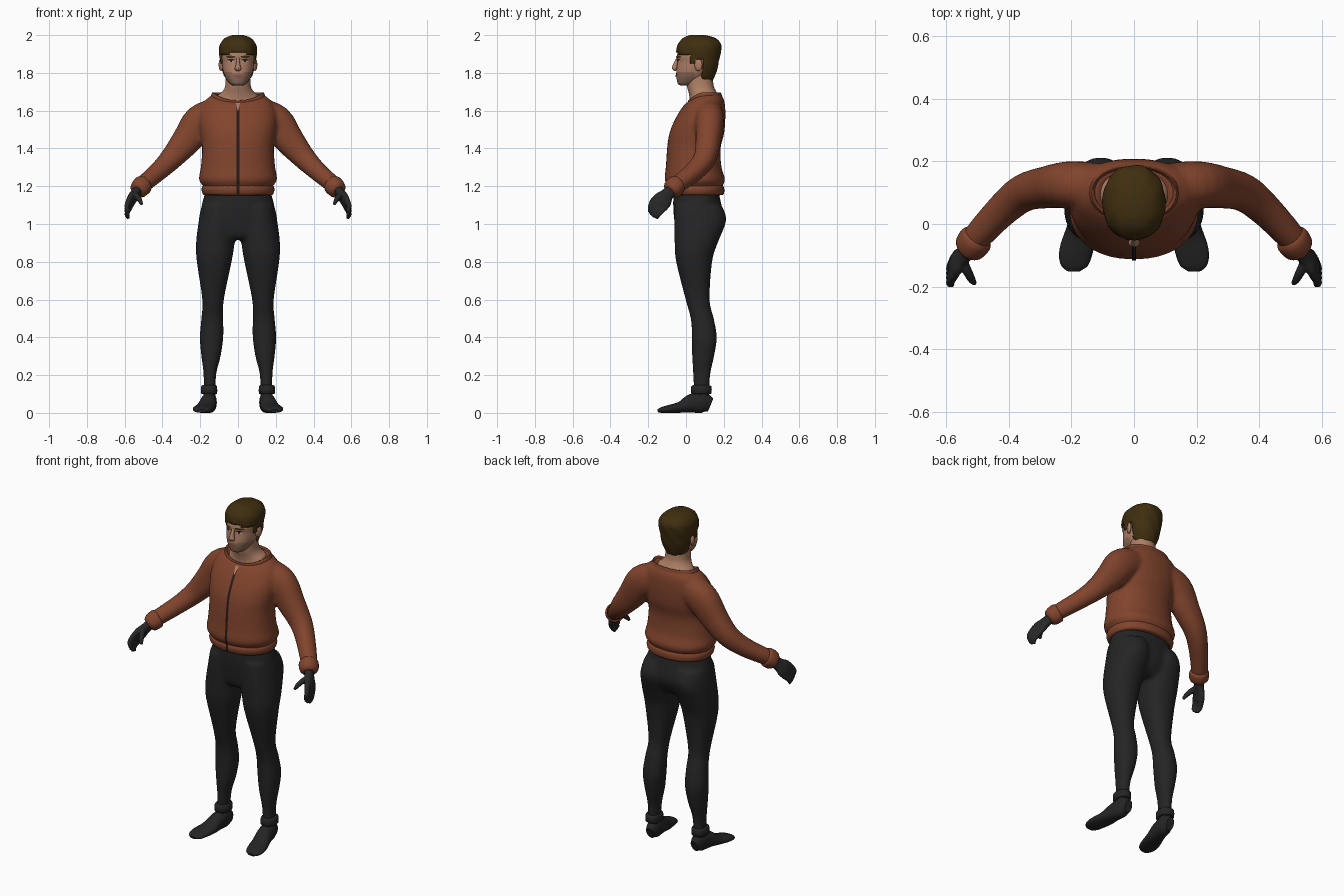
import bpy, bmesh, math
from mathutils import Vector
from mathutils.bvhtree import BVHTree

cube = bpy.data.objects.get("Cube")
if cube:
    bpy.data.objects.remove(cube, do_unlink=True)


def material(name, *rgb):
    m = bpy.data.materials.new(name)
    m.use_nodes = True
    m.diffuse_color = (*rgb, 1)
    m.node_tree.nodes["Principled BSDF"].inputs["Base Color"].default_value = (*rgb, 1)
    return m


SKIN = material("skin", .42, .21, .13)
STUBBLE = material("stubble", .27, .15, .10)
LIPS = material("lips", .27, .10, .07)
HAIR = material("brown_hair", .05, .028, .005)
JACKET = material("rust_jacket", .22, .058, .026)
TROUSERS = material("black_trousers", .018, .018, .018)
GLOVES = material("black_gloves", .022, .021, .022)
DARK = material("dark_trim", .02, .01, .008)
WHITE = material("eye_white", .5, .45, .42)


def spline(keys, sub):
    """Smoothly interpolate rows of numbers."""
    out = []
    for i in range(len(keys) - 1):
        a, b = keys[max(i - 1, 0)], keys[i]
        c, d = keys[i + 1], keys[min(i + 2, len(keys) - 1)]
        for s in range(sub):
            t = s / sub
            out.append([.5 * (2 * q + (r - p) * t + (2 * p - 5 * q + 4 * r - w) * t * t
                              + (3 * q - p - 3 * r + w) * t ** 3)
                        for p, q, r, w in zip(a, b, c, d)])
    return out + [list(keys[-1])]


def circle(seg, power=2.0):
    for i in range(seg):
        a = 2 * math.pi * i / seg
        c, s = math.cos(a), math.sin(a)
        yield (math.copysign(abs(c) ** (2 / power), c), math.copysign(abs(s) ** (2 / power), s))


def stack(keys, seg=36, sub=4, power=2.2, side=1):
    """Level rings from rows of z, centre x, half width, front y, back y, front dip."""
    return [[Vector((side * (cx + rx * c), (yf + yb) / 2 + (yb - yf) / 2 * s,
                     z - dip * max(0, -s) ** 2)) for c, s in circle(seg, power)]
            for z, cx, rx, yf, yb, dip in spline(keys, sub)]


def sweep(keys, across, seg=20, sub=4, side=1):
    """Rings along a path from rows of x, y, z, half width, half thickness."""
    rows, rings = spline(keys, sub), []
    pts = [Vector(r[:3]) for r in rows]
    for i, r in enumerate(rows):
        t = (pts[min(i + 1, len(pts) - 1)] - pts[max(i - 1, 0)]).normalized()
        u = Vector(across)
        u = (u - t * u.dot(t)).normalized()
        v = t.cross(u)
        ring = [pts[i] + u * r[3] * c + v * r[4] * s for c, s in circle(seg, 2.2)]
        rings.append([Vector((side * p.x, p.y, p.z)) for p in ring])
    return rings


def finish(name, bm, mats, voxel=0, relax=3):
    mesh = bpy.data.meshes.new(name)
    bm.to_mesh(mesh)
    bm.free()
    for m in mats:
        mesh.materials.append(m)
    ob = bpy.data.objects.new(name, mesh)
    bpy.context.collection.objects.link(ob)
    if voxel:
        r = ob.modifiers.new("merge", 'REMESH')
        r.mode, r.voxel_size, r.use_smooth_shade = 'VOXEL', voxel, True
        s = ob.modifiers.new("relax", 'SMOOTH')
        s.factor, s.iterations = .5, relax
    bpy.ops.object.select_all(action='DESELECT')
    ob.select_set(True)
    bpy.context.view_layer.objects.active = ob
    bpy.ops.object.shade_smooth_by_angle(angle=math.radians(50))
    return ob


def skin(name, parts, *mats, cap=True, keep=None, paint=None, **kw):
    """Join rings of each part into a tube, optionally trimmed and painted by rule."""
    bm = bmesh.new()
    for rings in parts:
        vs = [[bm.verts.new(p) for p in ring] for ring in rings]
        n = len(vs[0])
        for a, b in zip(vs, vs[1:]):
            for i in range(n):
                bm.faces.new((a[i], a[(i + 1) % n], b[(i + 1) % n], b[i]))
        if cap:
            bm.faces.new(vs[0][::-1])
            bm.faces.new(vs[-1])
    bmesh.ops.recalc_face_normals(bm, faces=bm.faces)
    if keep:
        drop = [f for f in bm.faces if not keep(f.calc_center_median())]
        bmesh.ops.delete(bm, geom=drop, context='FACES')
    if paint:
        for f in bm.faces:
            f.material_index = paint(f.calc_center_median())
    return finish(name, bm, mats, **kw)


def ball(name, centre, size, mat, turn=0):
    bm = bmesh.new()
    bmesh.ops.create_uvsphere(bm, u_segments=14, v_segments=8, radius=1)
    bmesh.ops.scale(bm, vec=size, verts=bm.verts)
    for v in bm.verts:
        v.co = Vector((v.co.x + turn * v.co.y, v.co.y, v.co.z)) + Vector(centre)
    return finish(name, bm, [mat])


def decal(name, edges, mat, targets, lift=.003):
    """Thin plate laid on the front; edges are rows of left x, right x, z."""
    deps = bpy.context.evaluated_depsgraph_get()
    trees = [BVHTree.FromObject(t, deps) for t in targets]
    bm, rows = bmesh.new(), []
    for x0, x1, z in edges:
        row = []
        for k in range(5):
            x = x0 + (x1 - x0) * k / 4
            hits = [t.ray_cast(Vector((x, -1, z)), Vector((0, 1, 0)))[0] for t in trees]
            y = min([h.y for h in hits if h] or [0])
            row.append(bm.verts.new((x, y - lift, z)))
        rows.append(row)
    for a, b in zip(rows, rows[1:]):
        for k in range(4):
            bm.faces.new((a[k], a[k + 1], b[k + 1], b[k]))
    bmesh.ops.recalc_face_normals(bm, faces=bm.faces)
    return finish(name, bm, [mat])


def oval(cx, cz, w, h, slope=0):
    steps = [math.cos(math.pi * i / 6) for i in range(7)]
    return [(cx + slope * t - w * max(.1, math.sqrt(1 - t * t)),
             cx + slope * t + w * max(.1, math.sqrt(1 - t * t)), cz + h * t) for t in steps]


# Trousers: pelvis and both legs merged
pelvis = [(1.2, 0, .165, -.065, .165, 0), (1.1, 0, .192, -.068, .188, 0),
          (1.02, 0, .207, -.062, .198, 0), (.95, 0, .19, -.05, .165, 0), (.92, 0, .14, -.03, .13, 0)]
leg = [(1.1, .1, .09, -.06, .188, 0), (1.02, .107, .1, -.063, .213, 0), (.9, .12, .102, -.06, .168, 0),
       (.8, .126, .092, -.052, .138, 0), (.6, .132, .057, -.002, .125, 0), (.5, .136, .058, .025, .147, 0),
       (.4, .14, .062, .032, .163, 0), (.3, .143, .051, .033, .149, 0), (.2, .149, .033, .038, .128, 0),
       (.06, .152, .032, .045, .122, 0)]
skin("trousers", [stack(pelvis)] + [stack(leg, side=s) for s in (1, -1)], TROUSERS, voxel=.011)

# Feet and ankle bands
foot = [(.148, .13, .042, .024, .036), (.15, .09, .055, .038, .055), (.158, .03, .05, .043, .05),
        (.17, -.03, .03, .05, .03), (.186, -.09, .021, .053, .021), (.192, -.13, .015, .044, .015),
        (.193, -.15, .01, .022, .008)]
band = [(.1, .152, .036, .04, .125, 0), (.105, .153, .043, .027, .135, 0),
        (.14, .153, .042, .027, .135, 0), (.147, .152, .034, .04, .122, 0)]
for s, n in ((1, "left"), (-1, "right")):
    skin(n + "_foot", [sweep(foot, (1, 0, 0), side=s)], TROUSERS)
    skin(n + "_ankle_band", [stack(band, sub=2, side=s)], TROUSERS)

# Jacket: torso and both sleeves merged
torso = [(1.17, 0, .17, -.08, .18, 0), (1.2, 0, .184, -.095, .192, 0), (1.235, 0, .207, -.113, .207, 0),
         (1.3, 0, .197, -.107, .188, 0), (1.4, 0, .19, -.1, .183, 0), (1.48, 0, .2, -.088, .202, 0),
         (1.55, 0, .207, -.06, .208, 0), (1.61, 0, .197, -.025, .208, 0), (1.65, 0, .178, 0, .203, .01),
         (1.68, 0, .142, .015, .19, .03), (1.69, 0, .125, .03, .175, .05), (1.672, 0, .1, .04, .16, .05)]
sleeve = [(.12, .12, 1.58, .075, .085), (.2, .125, 1.54, .076, .092), (.27, .118, 1.445, .068, .08),
          (.35, .1, 1.35, .06, .062), (.42, .045, 1.28, .053, .051), (.5, -.04, 1.212, .045, .045),
          (.52, -.07, 1.19, .04, .04)]
jacket = skin("jacket", [stack(torso)] + [sweep(sleeve, (0, 1, 0), side=s) for s in (1, -1)],
              JACKET, voxel=.011)
hem = skin("jacket_hem", [stack([
    (1.152, 0, .165, -.075, .175, 0), (1.156, 0, .184, -.094, .198, 0), (1.18, 0, .193, -.103, .203, 0),
    (1.2, 0, .188, -.1, .198, 0), (1.208, 0, .175, -.085, .185, 0)], sub=3)], JACKET)
skin("collar", [stack([(1.66, 0, .146, .01, .195, .03), (1.688, 0, .14, .01, .188, .036),
                       (1.697, 0, .132, .018, .182, .045), (1.672, 0, .118, .03, .172, .045)], sub=3)],
     JACKET, cap=False)
zip_rows = [1.158 + .48 * i / 40 for i in range(41)]
decal("zipper", [(-.007, .007, z) for z in zip_rows], DARK, [jacket, hem], .004)
decal("open_neck", [(-.002 - w, .002 + w, 1.60 + w * 5) for w in (0, .004, .008)], SKIN, [jacket], .007)

# Cuffs and gloved hands
cuff = [(.497, -.04, 1.212, .044, .044), (.505, -.05, 1.205, .053, .053),
        (.525, -.075, 1.183, .051, .049), (.534, -.086, 1.173, .036, .036)]
palm = [(.515, -.065, 1.195, .03, .024), (.545, -.1, 1.155, .036, .024), (.565, -.122, 1.128, .05, .022),
        (.578, -.145, 1.098, .046, .018)]
thumb = [(.55, -.12, 1.155, .02, .018), (.532, -.152, 1.143, .016, .015),
         (.518, -.178, 1.122, .013, .012), (.508, -.19, 1.102, .008, .007)]
WIDE = Vector((0, -.73, .68))
for s, n in ((1, "left"), (-1, "right")):
    skin(n + "_cuff", [sweep(cuff, (0, 1, 0), side=s, sub=3)], JACKET)
    parts = [sweep(palm, WIDE, side=s), sweep(thumb, WIDE, side=s)]
    for k in range(4):
        off = (k - 1.5) / 1.5
        base, mid, tip = (Vector(p) + WIDE * off * w for p, w in (
            ((.572, -.133, 1.115), .036), ((.588, -.165, 1.075), .031),
            ((.58, -.18 + .006 * abs(off), 1.038 + .008 * abs(off)), .025)))
        parts.append(sweep([(*base, .015, .015), (*mid, .013, .013), (*tip, .009, .008)], WIDE, side=s))
    skin(n + "_glove", parts, GLOVES, voxel=.005, relax=2)

# Neck and head
skin("neck", [stack([(1.655, 0, .122, .012, .178, .04), (1.685, 0, .102, .02, .17, .03),
                     (1.702, 0, .082, .015, .16, .01), (1.73, 0, .068, .005, .147, 0),
                     (1.79, 0, .064, 0, .14, 0)])], SKIN)
head = skin("head", [stack([
    (1.733, 0, .026, -.03, .03, 0), (1.742, 0, .042, -.043, .05, 0), (1.765, 0, .06, -.049, .09, 0),
    (1.79, 0, .073, -.052, .12, 0), (1.82, 0, .081, -.05, .14, 0), (1.86, 0, .086, -.045, .155, 0),
    (1.885, 0, .088, -.049, .16, 0), (1.92, 0, .088, -.04, .165, 0), (1.96, 0, .075, -.02, .15, 0),
    (1.985, 0, .04, .02, .11, 0)], seg=48)], SKIN, STUBBLE,
    paint=lambda c: int(c.z < 1.803 - .25 * max(0, .04 - abs(c.x)) and c.y < .045))
nose = [(0, -.042, 1.882, .009, .006), (0, -.05, 1.86, .009, .01),
        (0, -.058, 1.836, .013, .013), (0, -.06, 1.824, .018, .013), (0, -.052, 1.813, .012, .006)]
skin("nose", [sweep(nose, (1, 0, 0), seg=16)], SKIN)
decal("mouth", oval(0, 1.783, .026, .007), LIPS, [head])
for s, n in ((1, "left"), (-1, "right")):
    ball(n + "_ear", (s * .09, .066, 1.843), (.011, .021, .033), SKIN, s * .3)
    decal(n + "_eye_white", oval(s * .036, 1.862, .016, .007), WHITE, [head], .002)
    decal(n + "_eye_lid", oval(s * .036, 1.869, .019, .004), DARK, [head], .003)
    decal(n + "_iris", oval(s * .036, 1.862, .006, .006), DARK, [head], .004)
    decal(n + "_eyebrow", oval(s * .038, 1.885, .026, .006), HAIR, [head], .004)


# Hair shell trimmed around face and ears
def hairline(c):
    if c.y < .02:
        return c.z > 1.915 - .025 * min(1, abs(c.x) / .09)
    if c.y < .05:
        return c.z > 1.85
    return c.z > (1.872 if c.y < .085 else 1.755)


shell = stack([(1.76, 0, .058, .02, .143, 0), (1.79, 0, .078, -.02, .155, 0), (1.83, 0, .091, -.04, .168, 0),
               (1.87, 0, .096, -.05, .176, 0), (1.92, 0, .1, -.05, .185, 0), (1.955, 0, .094, -.042, .185, 0),
               (1.985, 0, .068, -.015, .155, 0), (2, 0, .03, .02, .1, 0)], seg=56)
for ring in shell:
    mid = sum(ring, Vector()) / len(ring)
    for i, p in enumerate(ring):
        wave = .015 * math.sin(i * .9 + p.z * 60)
        p.x += (p.x - mid.x) * wave
        p.y += (p.y - mid.y) * wave
hair = skin("hair", [shell], HAIR, keep=hairline)
solid = hair.modifiers.new("thickness", 'SOLIDIFY')
solid.thickness, solid.offset = .014, -1
